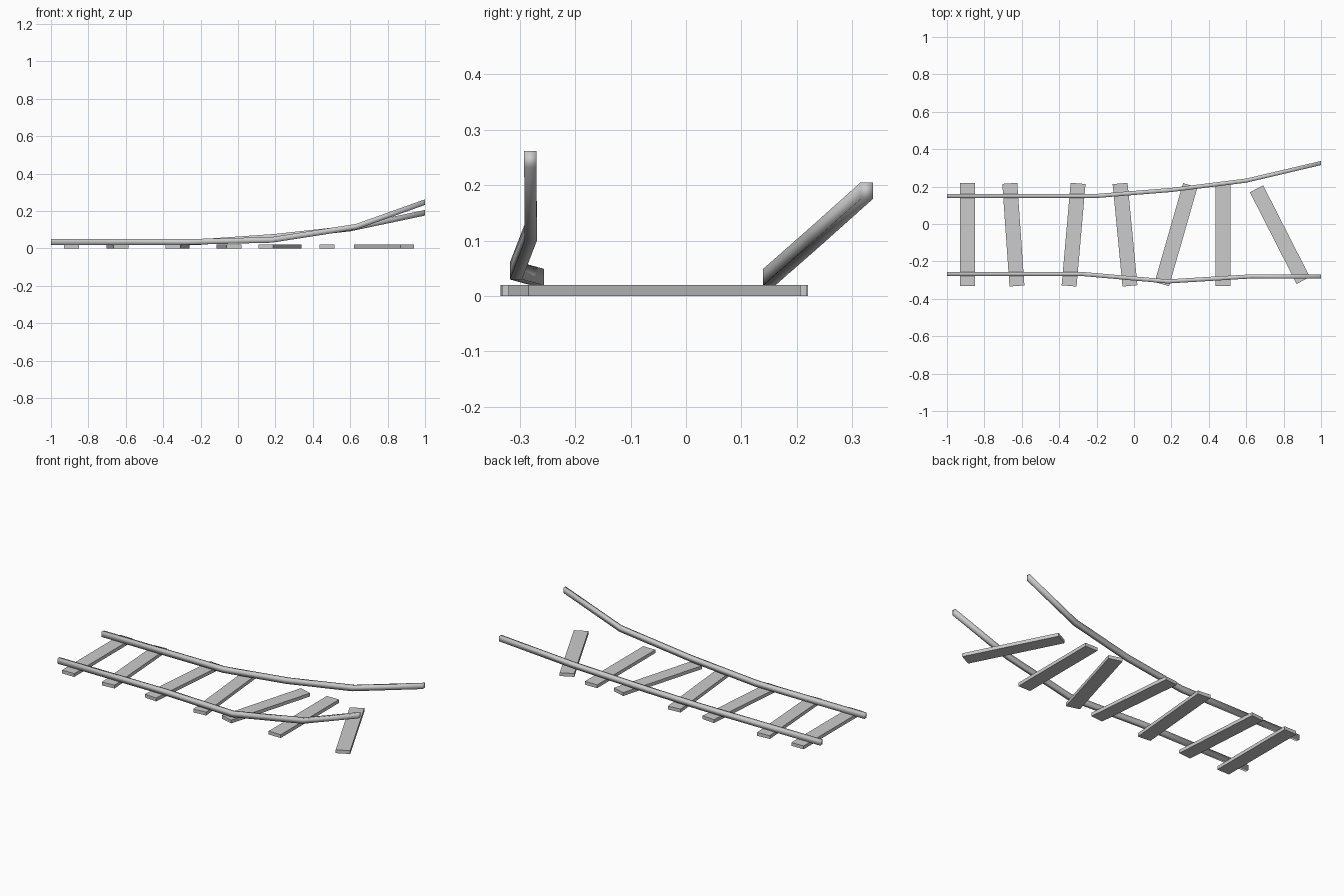
import bpy
import bmesh
from math import radians

cube = bpy.data.objects.get("Cube")
if cube:
    bpy.data.objects.remove(cube, do_unlink=True)

# One plain grey for the whole track
grey = bpy.data.materials.new("light_grey")
grey.use_nodes = True
colour = (0.6, 0.6, 0.6, 1)
grey.diffuse_color = colour
grey.node_tree.nodes["Principled BSDF"].inputs["Base Color"].default_value = colour


def add_object(name, bm, smooth=False):
    bmesh.ops.recalc_face_normals(bm, faces=bm.faces)
    for face in bm.faces:
        face.smooth = smooth
    mesh = bpy.data.meshes.new(name)
    bm.to_mesh(mesh)
    bm.free()
    mesh.materials.append(grey)
    obj = bpy.data.objects.new(name, mesh)
    bpy.context.collection.objects.link(obj)
    return obj


def sleeper(name, x, angle):
    bm = bmesh.new()
    bmesh.ops.create_cube(bm, size=1)
    bmesh.ops.scale(bm, vec=(0.08, 0.55, 0.02), verts=bm.verts)
    obj = add_object(name, bm)
    obj.location = (x, -0.057, 0.01)
    obj.rotation_euler.z = radians(angle)


def rail(name, path, width=0.022, height=0.03):
    # Sweep a small rectangle along the bent path
    bm = bmesh.new()
    rings = []
    for x, y, z in path:
        rings.append([bm.verts.new((x, y + sy * width / 2, z + sz * height / 2))
                      for sy, sz in ((-1, -1), (1, -1), (1, 1), (-1, 1))])
    for a, b in zip(rings, rings[1:]):
        for i in range(4):
            j = (i + 1) % 4
            bm.faces.new((a[i], a[j], b[j], b[i]))
    bm.faces.new(rings[0])
    bm.faces.new(rings[-1])
    add_object(name, bm, smooth=True)


# Loose sleepers: position along the track and twist in degrees
layout = [(-0.89, 0), (-0.645, 4), (-0.323, -5), (-0.048, 5.5),
          (0.225, -16), (0.475, 0), (0.78, 27)]
for number, (x, angle) in enumerate(layout, 1):
    sleeper(f"sleeper_{number}", x, angle)

# Rails that bend up and apart at the broken end
rail("front_rail", [(-1, -0.267, 0.034), (-0.28, -0.267, 0.034),
                    (0.18, -0.307, 0.045), (0.63, -0.28, 0.115), (1, -0.281, 0.247)])
rail("back_rail", [(-1, 0.15, 0.034), (-0.2, 0.15, 0.034),
                   (0.2, 0.182, 0.062), (0.6, 0.232, 0.106), (1, 0.326, 0.19)])
